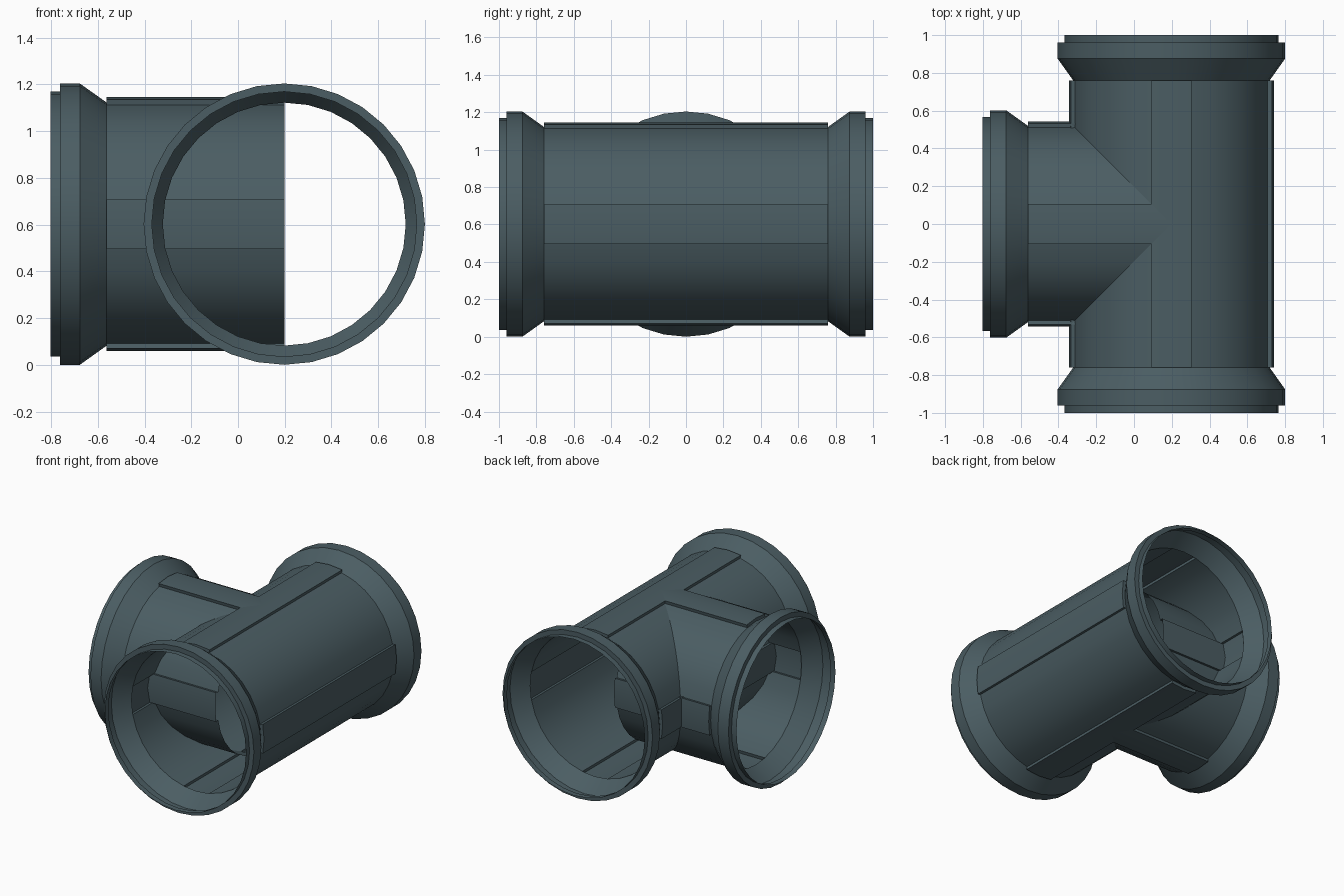
import bpy, math
from mathutils import Vector

if "Cube" in bpy.data.objects:
    bpy.data.objects.remove(bpy.data.objects["Cube"])

SIDES = 32
R_PIPE, R_STRIP = 0.52, 0.543
CENTRE = Vector((0.198, 0, 0.602))
UP = Vector((0, 0, 1))

mat = bpy.data.materials.new("dark_slate")
mat.diffuse_color = (0.07, 0.11, 0.125, 1)
mat.use_nodes = True
mat.node_tree.nodes["Principled BSDF"].inputs["Base Color"].default_value = mat.diffuse_color


def make(name, verts, faces):
    mesh = bpy.data.meshes.new(name)
    mesh.from_pydata(verts, [], faces)
    mesh.materials.append(mat)
    obj = bpy.data.objects.new(name, mesh)
    bpy.context.collection.objects.link(obj)
    bpy.context.view_layer.objects.active = obj
    obj.select_set(True)
    bpy.ops.object.shade_smooth_by_angle(angle=math.radians(30))
    obj.select_set(False)


def point(axis, t, r, i):
    """Point at distance t along the pipe axis, on side i of a circle."""
    a = 2 * math.pi * i / SIDES
    return CENTRE + axis * t + r * (math.cos(a) * UP.cross(axis) + math.sin(a) * UP)


def bridge(n, rings):
    return [(k * n + i, k * n + (i + 1) % n, (k + 1) * n + (i + 1) % n, (k + 1) * n + i)
            for k in range(rings - 1) for i in range(n)]


def pipe_body(name, axis, t0, t1, cap_start):
    # Round section with four raised strips, each two sides wide
    section = []
    for i in range(SIDES):
        radii = {7: (R_PIPE, R_STRIP), 0: (R_STRIP,), 1: (R_STRIP, R_PIPE)}.get(i % 8, (R_PIPE,))
        section += [(r, i) for r in radii]
    verts = [point(axis, t, r, i) for t in (t0, t1) for r, i in section]
    faces = bridge(len(section), 2)
    # Small end faces closing the strips
    for t, flip in ([(t0, True)] if cap_start else []) + [(t1, False)]:
        for q in range(0, SIDES, 8):
            for a, b in ((q - 1, q), (q, q + 1)):
                k = len(verts)
                verts += [point(axis, t, r, i) for r, i in
                          ((R_PIPE, a), (R_STRIP, a), (R_STRIP, b), (R_PIPE, b))]
                f = (k, k + 1, k + 2, k + 3)
                faces.append(f[::-1] if flip else f)
    make(name, verts, faces)


def socket(name, axis):
    # Flared collar with a stepped lip, as an open shell
    profile = [(0.76, R_PIPE), (0.875, 0.602), (0.96, 0.602), (0.96, 0.567), (1.0, 0.567)]
    verts = [point(axis, t, r, i) for t, r in profile for i in range(SIDES)]
    make(name, verts, bridge(SIDES, len(profile)))


Y, X = Vector((0, 1, 0)), Vector((1, 0, 0))
pipe_body("main_pipe", Y, -0.76, 0.76, True)
pipe_body("branch_pipe", -X, 0.0, 0.76, False)
for label, axis in (("front_socket", -Y), ("back_socket", Y), ("branch_socket", -X)):
    socket(label, axis)
